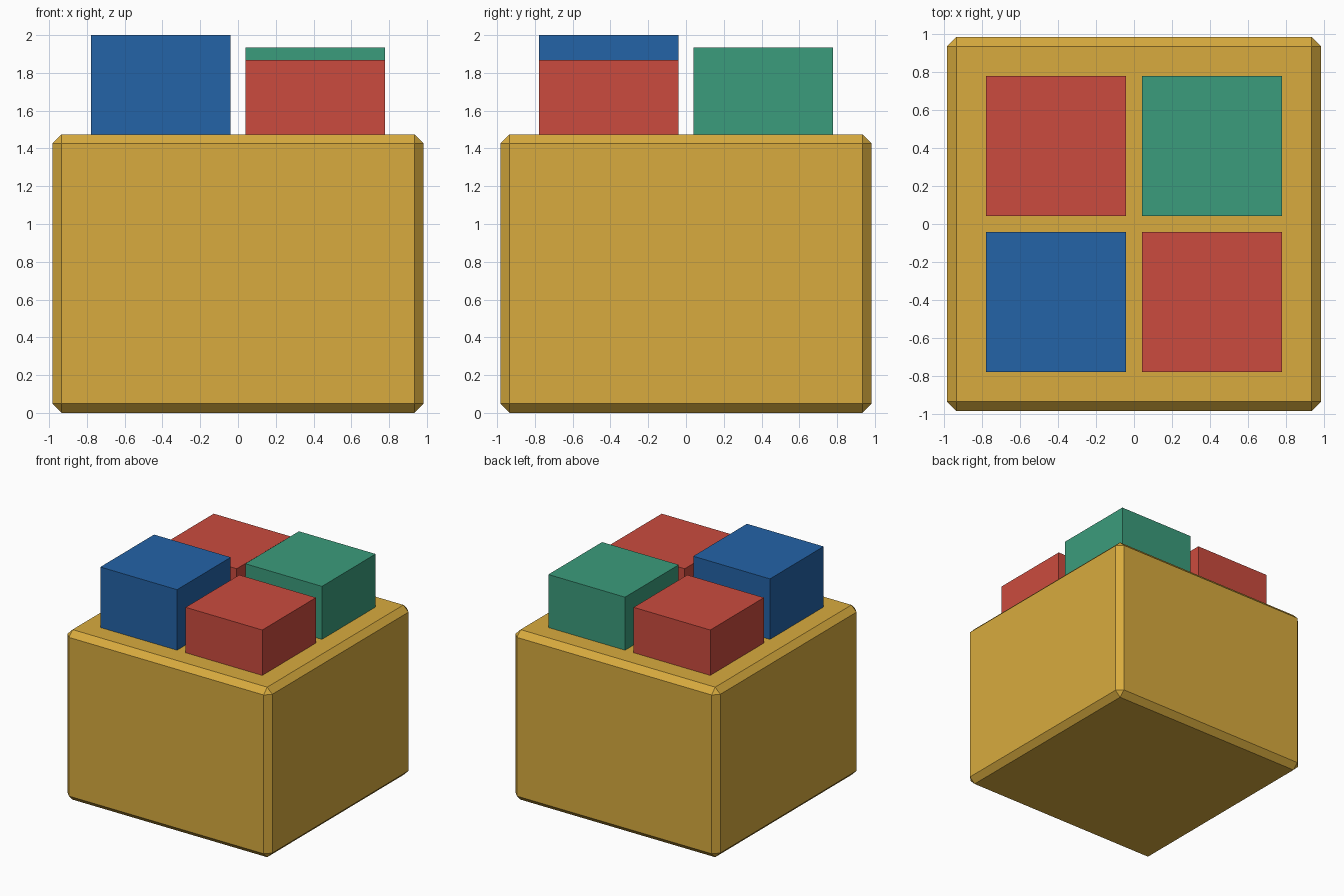
import bpy
import bmesh

if "Cube" in bpy.data.objects:
    bpy.data.objects.remove(bpy.data.objects["Cube"])


def material(name, rgb):
    """Flat colour from 0-255 sRGB values, stored as linear."""
    def lin(c):
        c /= 255
        return c / 12.92 if c <= 0.04045 else ((c + 0.055) / 1.055) ** 2.4
    m = bpy.data.materials.new(name)
    m.diffuse_color = (*[lin(c) for c in rgb], 1)
    m.use_nodes = True
    m.node_tree.nodes["Principled BSDF"].inputs["Base Color"].default_value = m.diffuse_color
    return m


def box(name, mat, x, y, z, chamfer=0):
    """Box spanning the given (min, max) ranges, with optional flat chamfer."""
    bm = bmesh.new()
    bmesh.ops.create_cube(bm, size=1)
    for v in bm.verts:
        v.co = [(lo + hi) / 2 + c * (hi - lo) for c, (lo, hi) in zip(v.co, (x, y, z))]
    if chamfer:
        bmesh.ops.bevel(bm, geom=bm.edges[:], offset=chamfer, offset_type='OFFSET',
                        segments=1, affect='EDGES', profile=0.5)
    mesh = bpy.data.meshes.new(name)
    bm.to_mesh(mesh)
    bm.free()
    mesh.materials.append(mat)
    obj = bpy.data.objects.new(name, mesh)
    bpy.context.collection.objects.link(obj)
    return obj


gold = material("gold", (216, 171, 62))
red = material("red", (203, 75, 62))
blue = material("blue", (36, 99, 167))
green = material("green", (59, 156, 124))

# Chamfered crate
HALF, TOP = 0.983, 1.475
box("crate", gold, (-HALF, HALF), (-HALF, HALF), (0, TOP), chamfer=0.049)

# Four blocks on the crate, in a two by two grid
LOW, HIGH = (-0.777, -0.041), (0.041, 0.777)
for name, mat, x, y, top in (
    ("front_left_block", blue, LOW, LOW, 2.0),
    ("front_right_block", red, HIGH, LOW, 1.869),
    ("back_left_block", red, LOW, HIGH, 1.869),
    ("back_right_block", green, HIGH, HIGH, 1.935),
):
    box(name, mat, x, y, (TOP - 0.005, top))
